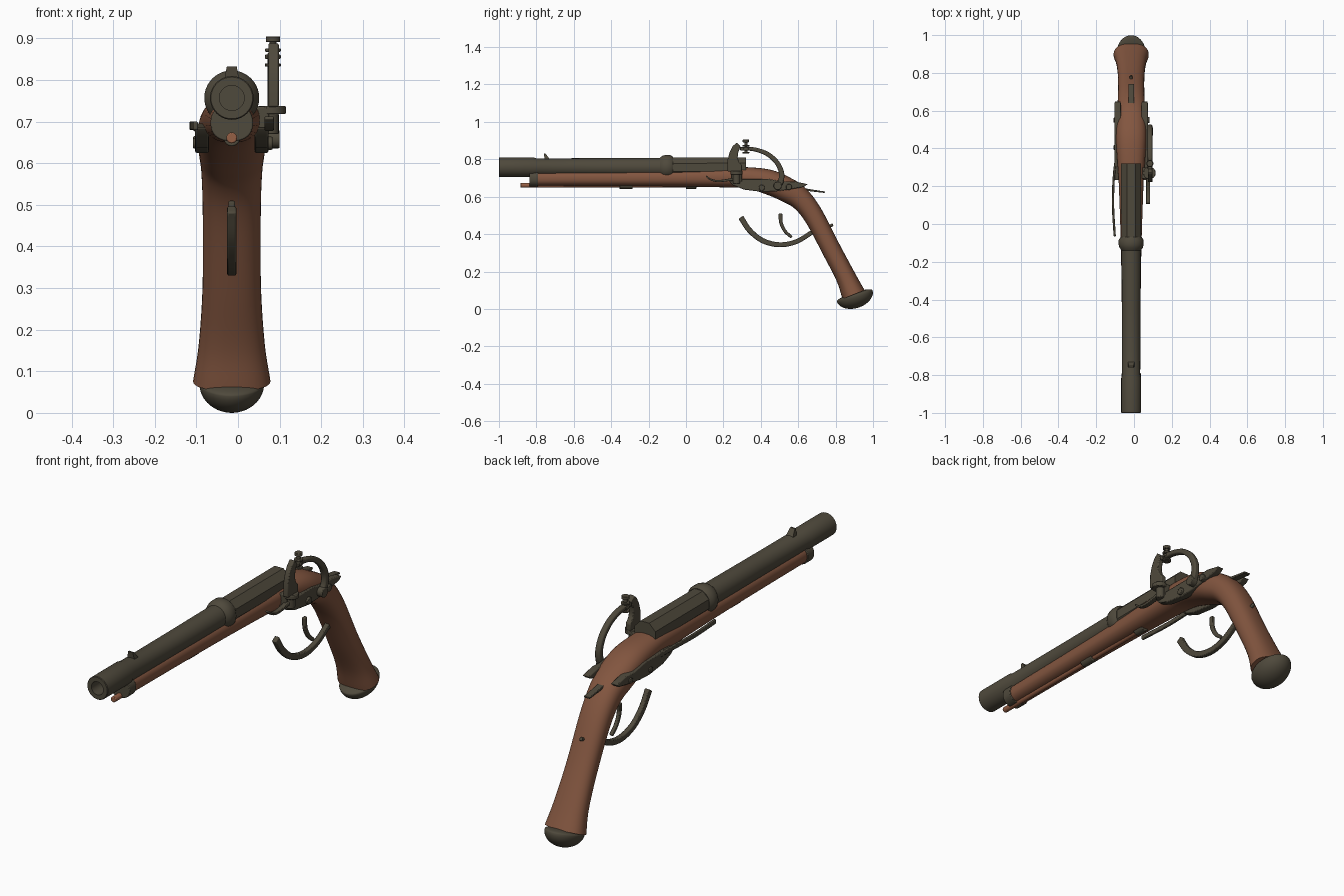
import bpy, bmesh, math
from mathutils import Matrix, Vector

if "Cube" in bpy.data.objects:
    bpy.data.objects.remove(bpy.data.objects["Cube"])

CX, BZ = -0.015, 0.757          # barrel axis


def material(name, rgb):
    m = bpy.data.materials.new(name)
    m.diffuse_color = (*rgb, 1)
    m.use_nodes = True
    m.node_tree.nodes["Principled BSDF"].inputs["Base Color"].default_value = m.diffuse_color
    return m


WOOD = material("walnut wood", (0.225, 0.092, 0.05))
METAL = material("dark iron", (0.078, 0.067, 0.045))
ROD = material("light rod wood", (0.30, 0.115, 0.06))


def finish(name, bm, mat, angle=35, bevel=0):
    bmesh.ops.recalc_face_normals(bm, faces=bm.faces)
    me = bpy.data.meshes.new(name)
    bm.to_mesh(me)
    bm.free()
    me.materials.append(mat)
    ob = bpy.data.objects.new(name, me)
    bpy.context.collection.objects.link(ob)
    if bevel:
        b = ob.modifiers.new("soft edges", 'BEVEL')
        b.width, b.segments, b.limit_method = bevel, 2, 'ANGLE'
    bpy.ops.object.select_all(action='DESELECT')
    ob.select_set(True)
    bpy.context.view_layer.objects.active = ob
    bpy.ops.object.shade_smooth_by_angle(angle=math.radians(angle))
    return ob


def smooth(pts, n=6):
    """Catmull-Rom through tuples of any size."""
    p = [Vector(q) for q in pts]
    p = [2 * p[0] - p[1]] + p + [2 * p[-1] - p[-2]]
    out = []
    for i in range(1, len(p) - 2):
        a, b, c, d = p[i - 1:i + 3]
        for k in range(n):
            t = k / n
            out.append(0.5 * (2 * b + (c - a) * t + (2 * a - 5 * b + 4 * c - d) * t * t
                              + (3 * b - a - 3 * c + d) * t ** 3))
    return out + [p[-2]]


def loft(bm, rings):
    vs = [[bm.verts.new(c) for c in r] for r in rings]
    n = len(vs[0])
    for a, b in zip(vs, vs[1:]):
        for i in range(n):
            bm.faces.new((a[i], a[(i + 1) % n], b[(i + 1) % n], b[i]))
    bm.faces.new(vs[0])
    bm.faces.new(vs[-1])


def lathe_y(name, profile, mat, x=CX, z=BZ, n=40, turn=0, angle=35):
    """Rings of (y, radius) around an axis along y."""
    bm = bmesh.new()
    loft(bm, [[(x + r * math.cos(turn + i * math.tau / n), y, z + r * math.sin(turn + i * math.tau / n))
               for i in range(n)] for y, r in profile])
    return finish(name, bm, mat, angle)


def rod(name, a, b, r, mat=METAL, n=20, bevel=0.003):
    a, b = Vector(a), Vector(b)
    bm = bmesh.new()
    rot = (b - a).to_track_quat('Z', 'Y').to_matrix().to_4x4()
    bmesh.ops.create_cone(bm, cap_ends=True, segments=n, radius1=r, radius2=r, depth=(b - a).length,
                          matrix=Matrix.Translation((a + b) / 2) @ rot)
    return finish(name, bm, mat, 35, bevel)


def plate(name, pts, x0, x1, bevel=0.004):
    """Side-view (y, z) outline extruded across x."""
    bm = bmesh.new()
    loft(bm, [[(x, y, z) for y, z in pts] for x in (x0, x1)])
    return finish(name, bm, METAL, 35, bevel)


def strip(name, path, w0, w1, x0, x1, bevel=0.004):
    """Bent bar following a (y, z) path; thickness runs from w0 to w1."""
    p = smooth(path)
    rings = []
    for i, c in enumerate(p):
        t = (p[min(i + 1, len(p) - 1)] - p[max(i - 1, 0)]).normalized()
        h = (w0 + (w1 - w0) * i / (len(p) - 1)) / 2
        o = Vector((-t.y, t.x)) * h
        a, b = c + o, c - o
        rings.append([(x0, *a), (x1, *a), (x1, *b), (x0, *b)])
    bm = bmesh.new()
    loft(bm, rings)
    return finish(name, bm, METAL, 40, bevel)


# Stock: top y,z  bottom y,z  half width
stations = [(-.835, .735, -.835, .658, .046), (-.4, .74, -.4, .657, .05), (-.1, .745, -.1, .655, .055),
            (.2, .757, .2, .65, .065), (.34, .757, .32, .645, .073), (.46, .742, .43, .612, .081),
            (.56, .70, .51, .577, .08), (.64, .645, .58, .537, .074), (.72, .54, .645, .455, .07),
            (.82, .347, .74, .277, .07), (.906, .187, .805, .15, .079), (.955, .10, .837, .053, .093)]


def stock_ring(s, grow=0.0, n=36):
    ty, tz, by, bz, hw = s
    c, h = Vector((0, (ty + by) / 2, (tz + bz) / 2)), Vector((0, (ty - by) / 2, (tz - bz) / 2))
    h += h.normalized() * grow
    ring = []
    for i in range(n):
        a = i * math.tau / n
        u, v = math.cos(a), math.sin(a)
        u, v = (math.copysign(abs(q) ** 0.85, q) for q in (u, v))
        ring.append(c + h * v + Vector((CX + (hw + grow) * u, 0, 0)))
    return ring


bm = bmesh.new()
loft(bm, [stock_ring(s) for s in smooth(stations)])
finish("stock", bm, WOOD, 50)

# Metal band at the front of the stock
bm = bmesh.new()
loft(bm, [stock_ring((y, .735, y, .658, .046), .005) for y in (-.838, -.79)])
finish("fore_end_cap", bm, METAL, 35, .003)

# Domed butt cap
bm = bmesh.new()
bmesh.ops.create_uvsphere(bm, u_segments=36, v_segments=20, radius=1)
for v in bm.verts:
    v.co = (v.co.x * .078, v.co.y * .1, v.co.z * (.066 if v.co.z < 0 else .018))
bm.transform(Matrix.Translation((CX, .902, .07)) @ Matrix.Rotation(.31, 4, 'X'))
finish("butt_cap", bm, METAL, 50)

# Barrel with bore, ring and eight-sided breech
lathe_y("barrel", [(-.88, .03), (-1, .03), (-1, .05), (-.997, .0525), (-.815, .0525), (-.80, .048),
                   (-.45, .049), (-.14, .051), (-.125, .062), (-.11, .066), (-.085, .066), (-.07, .056)], METAL)
lathe_y("breech", [(-.075, .0565), (.32, .0575)], METAL, n=8, turn=math.pi / 8, angle=20)

# Front sight
bm = bmesh.new()
loft(bm, [[(CX + sx * w, y, z) for sx, y in ((-1, y0), (1, y0), (1, y1), (-1, y1))]
          for z, w, y0, y1 in ((.79, .02, -.755, -.72), (.832, .012, -.76, -.752))])
finish("front_sight", bm, METAL)

# Ramrod and its holders
rod("ramrod", (CX, -.885, .661), (CX, .05, .661), .013, ROD)
for y0, y1 in ((-.355, -.285), (0, .055)):
    rod("ramrod_holder", (CX, y0, .661), (CX, y1, .661), .02)

# Trigger, guard and rear tang
strip("trigger_guard", [(.293, .49), (.34, .42), (.41, .365), (.5, .343), (.59, .36), (.675, .41)],
      .03, .024, -.026, -.004)
strip("trigger", [(.505, .51), (.508, .46), (.53, .415), (.565, .383)], .02, .016, -.023, -.007)
strip("rear_tang", [(.58, .648), (.66, .635), (.742, .624)], .014, .008, -.03, 0, .002)
rod("grip_screw", (CX, .75, .435), (CX, .786, .45), .008)

# Leaf-shaped lock plates on both sides
leaf = [(.23, .685), (.30, .695), (.44, .695), (.52, .68), (.58, .682), (.65, .667), (.63, .652),
        (.55, .638), (.48, .628), (.41, .625), (.31, .638), (.25, .662)]
plate("lock_plate", leaf, .04, .073)
plate("side_plate", leaf, -.103, -.07)
for y, z in ((.405, .648), (.55, .652)):
    rod("lock_screw", (.05, y, z), (.083, y, z), .016)
    rod("side_screw", (-.08, y, z), (-.108, y, z), .013)

# Belt hook along the left side
bm = bmesh.new()
loft(bm, [[(x - d, y, z), (x + d, y, z), (x + d, y, z + .02), (x - d, y, z + .02)]
          for x, y, z, d in [(*p, .006) for p in smooth([(-.102, -.065, .68), (-.111, .1, .68),
                                                         (-.106, .26, .68), (-.09, .38, .67)])]])
finish("belt_hook", bm, METAL, 35, .003)

# Cock: curved arm, foot, jaws and clamp screw
HX = 0.084
strip("cock_arm", [(.325, .858), (.378, .85), (.437, .827), (.485, .784), (.51, .73), (.506, .68), (.48, .645)],
      .02, .032, HX - .013, HX + .013, .006)
rod("cock_pivot", (.06, .49, .658), (.1, .49, .658), .022)
rod("clamp_screw", (HX, .32, .83), (HX, .32, .9), .008)
for z, r, t in ((.836, .022, .008), (.856, .03, .01), (.872, .026, .008), (.898, .017, .014)):
    rod("cock_jaw", (HX, .32, z - t / 2), (HX, .32, z + t / 2), min(r, .019), bevel=.002)
plate("jaw_block", [(.29, .847), (.35, .847), (.35, .866), (.29, .866)], HX - .013, HX + .013)

# Pan, striking plate and its spring
rod("pan", (.082, .27, .718), (.082, .27, .738), .033)
rod("pan_stem", (.078, .27, .67), (.078, .27, .72), .02)
plate("pan_bracket", [(.24, .68), (.30, .68), (.30, .736), (.24, .736)], .03, .075)
plate("striking_plate", [(.222, .735), (.223, .80), (.234, .84), (.25, .87), (.271, .89), (.292, .868),
                         (.28, .84), (.276, .81), (.283, .785), (.30, .768), (.30, .735)], .073, .098)
strip("plate_spring", [(.108, .71), (.13, .693), (.165, .684), (.21, .687), (.27, .698)],
      .008, .014, .064, .086, .002)
